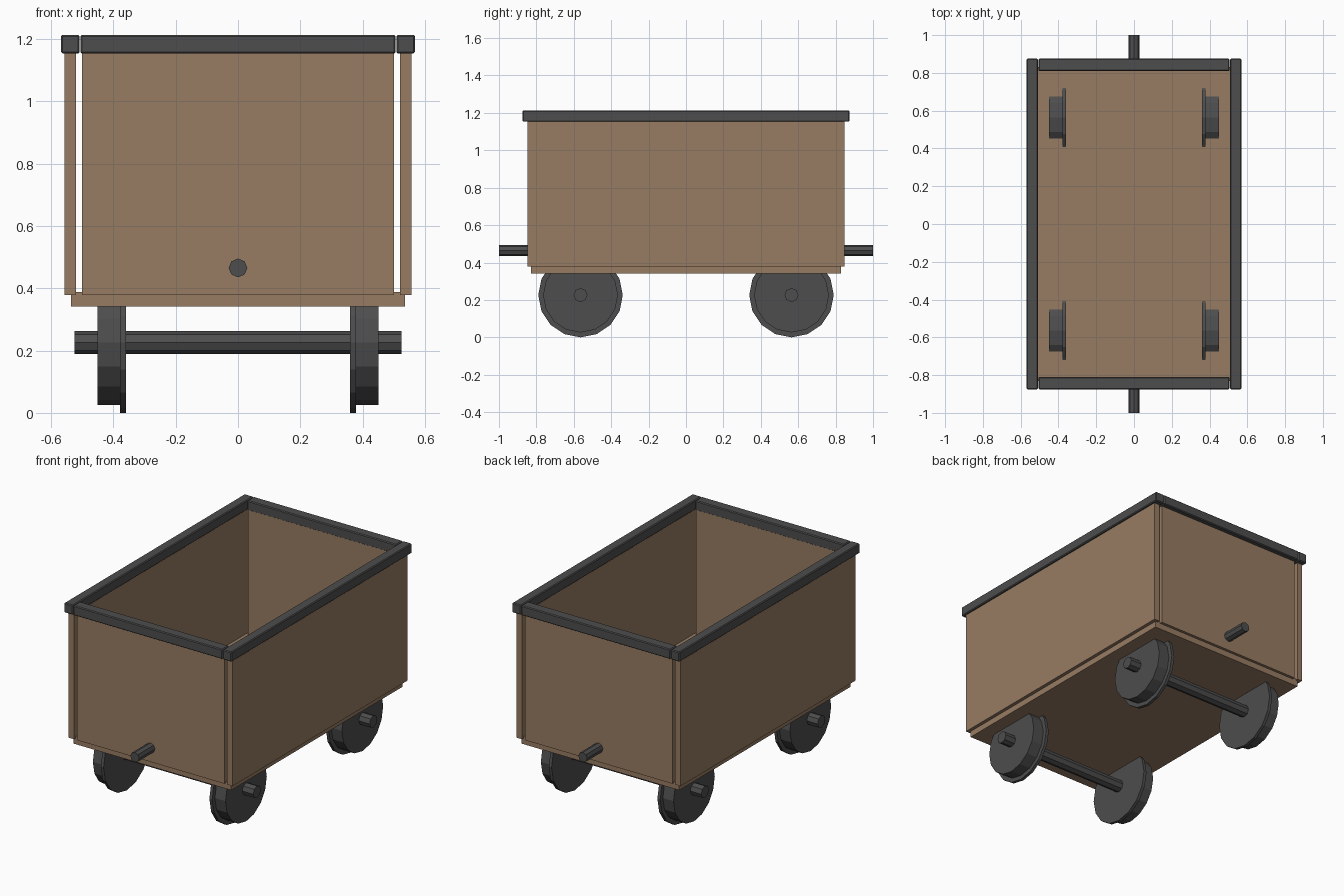
import bpy, math

if "Cube" in bpy.data.objects:
    bpy.data.objects.remove(bpy.data.objects["Cube"])

def material(name, color):
    m = bpy.data.materials.new(name)
    m.diffuse_color = color
    m.use_nodes = True
    m.node_tree.nodes["Principled BSDF"].inputs["Base Color"].default_value = m.diffuse_color
    return m

WOOD = material("wood", (0.31, 0.2, 0.125, 1))
IRON = material("iron", (0.075, 0.075, 0.075, 1))

def box(name, x, y, z, mat, bevel=0.0):
    """Box from (min, max) pairs."""
    spans = (x, y, z)
    bpy.ops.mesh.primitive_cube_add(size=1, location=[(a + b) / 2 for a, b in spans])
    ob = bpy.context.object
    ob.name = name
    ob.scale = [b - a for a, b in spans]
    bpy.ops.object.transform_apply(location=False, rotation=False, scale=True)
    ob.data.materials.append(mat)
    if bevel:
        mod = ob.modifiers.new("bevel", 'BEVEL')
        mod.width = bevel
        mod.segments = 1
    return ob

def rod(name, axis, start, end, center, radius, sides, turn=0.0):
    """Cylinder along 'x' or 'y'; center holds the two remaining coordinates."""
    mid = (start + end) / 2
    if axis == 'x':
        loc, rot = (mid, center[0], center[1]), (0, math.pi / 2, 0)
    else:
        loc, rot = (center[0], mid, center[1]), (math.pi / 2, 0, 0)
    bpy.ops.mesh.primitive_cylinder_add(vertices=sides, radius=radius,
                                        depth=abs(end - start), location=loc, rotation=rot)
    ob = bpy.context.object
    ob.name = name
    ob.data.materials.append(IRON)
    return ob

def span(s, a, b):
    return tuple(sorted((s * a, s * b)))

# Floor
box("floor", (-0.535, 0.535), (-0.83, 0.83), (0.341, 0.388), WOOD)

for s, side, end in ((-1, "left", "front"), (1, "right", "back")):
    # Wall panels
    box(side + "_wall", span(s, 0.52, 0.556), (-0.847, 0.847), (0.378, 1.158), WOOD)
    box(end + "_wall", (-0.5, 0.5), span(s, 0.811, 0.847), (0.378, 1.158), WOOD)
    # Iron rim
    box(side + "_rim", span(s, 0.508, 0.568), (-0.875, 0.875), (1.153, 1.213), IRON, 0.005)
    box(end + "_rim", (-0.506, 0.506), span(s, 0.81, 0.875), (1.153, 1.213), IRON, 0.005)
    # Coupling stub
    rod(end + "_coupling", 'y', s * 0.83, s * 1.0, (0, 0.465), 0.03, 8)

    # Axle with two flanged wheels
    y, z = s * 0.564, 0.226
    rod(end + "_axle", 'x', -0.524, 0.524, (y, z), 0.037, 8)
    for t, name in ((-1, "left"), (1, "right")):
        rod(f"{end}_{name}_wheel", 'x', t * 0.37, t * 0.45, (y, z), 0.2, 16)
        rod(f"{end}_{name}_flange", 'x', t * 0.359, t * 0.378, (y, z), 0.226, 16)
